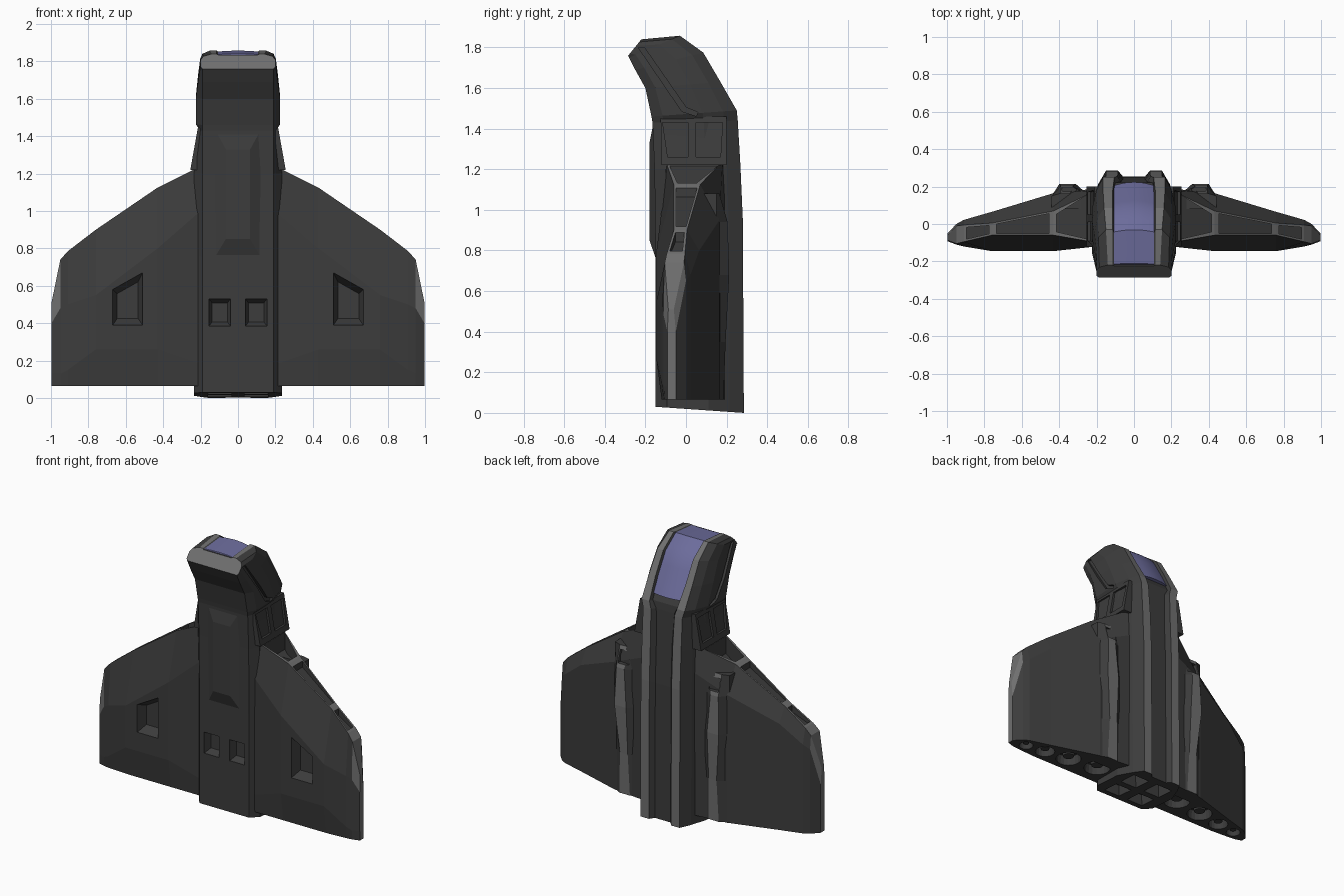
import bpy, bmesh
from math import sin, cos, pi

if "Cube" in bpy.data.objects:
    bpy.data.objects.remove(bpy.data.objects["Cube"])


def material(name, rgb):
    m = bpy.data.materials.new(name)
    m.diffuse_color = (*rgb, 1)
    m.use_nodes = True
    m.node_tree.nodes["Principled BSDF"].inputs["Base Color"].default_value = m.diffuse_color
    return m


DARK = material("dark_hull", (0.045, 0.045, 0.045))
LIGHT = material("light_trim", (0.16, 0.16, 0.16))
GLASS = material("canopy_glass", (0.15, 0.15, 0.33))


def loft(name, rings, light=(), light_cap=False, mats=(DARK, LIGHT)):
    """Closed skin through rings of points; strips listed in 'light' get trim colour."""
    bm = bmesh.new()
    vs = [[bm.verts.new(p) for p in r] for r in rings]
    n = len(rings[0])
    for a, b in zip(vs, vs[1:]):
        for i in range(n):
            j = (i + 1) % n
            bm.faces.new((a[i], a[j], b[j], b[i])).material_index = int(i in light)
    bm.faces.new(vs[0][::-1])
    bm.faces.new(vs[-1]).material_index = int(light_cap)
    bmesh.ops.recalc_face_normals(bm, faces=bm.faces)
    me = bpy.data.meshes.new(name)
    bm.to_mesh(me)
    bm.free()
    for m in mats:
        me.materials.append(m)
    ob = bpy.data.objects.new(name, me)
    bpy.context.collection.objects.link(ob)
    return ob


def apply(ob, kind, **settings):
    mod = ob.modifiers.new(kind, kind)
    for k, v in settings.items():
        setattr(mod, k, v)
    bpy.context.view_layer.objects.active = ob
    bpy.ops.object.modifier_apply(modifier=mod.name)


def mirror(ob):
    apply(ob, 'MIRROR', use_mirror_merge=False)
    return ob


def carve(ob, cutters):
    for c in cutters:
        apply(ob, 'BOOLEAN', operation='DIFFERENCE', solver='EXACT', object=c)
        bpy.data.objects.remove(c)


def shrink(poly, k):
    cx = sum(p[0] for p in poly) / len(poly)
    cy = sum(p[1] for p in poly) / len(poly)
    return [(cx + (x - cx) * k, cy + (y - cy) * k) for x, y in poly]


def rect(x0, x1, y0, y1):
    return [(x0, y0), (x1, y0), (x1, y1), (x0, y1)]


def front_cut(poly, y_in, k=0.7):
    """Tapered pocket cut from the front; poly in x, z."""
    return loft("cutter", [[(x, -0.3, z) for x, z in shrink(poly, 1.12)],
                           [(x, -0.14, z) for x, z in poly],
                           [(x, y_in, z) for x, z in shrink(poly, k)]])


def side_cut(poly, x_in):
    """Pocket cut from the side to depth x_in(z); poly in y, z."""
    return loft("cutter", [[(0.3, y, z) for y, z in poly],
                           [(x_in(z), y, z) for y, z in poly]])


# Fuselage stations: front y,z, back y,z, then half widths around the section
ST = [
    (-.15, .03, .285, 0, .19, .235, .19, .15, .085, .06),
    (-.15, .75, .28, .95, .19, .235, .19, .15, .085, .06),
    (-.155, 1.2, .268, 1.22, .19, .235, .19, .15, .085, .06),
    (-.165, 1.43, .255, 1.44, .19, .205, .19, .15, .09, .07),
    (-.17, 1.46, .25, 1.49, .19, .225, .2, .165, .105, .1),
    (-.2, 1.6, .17, 1.63, .19, .225, .2, .165, .115, .105),
    (-.25, 1.69, .085, 1.775, .19, .212, .195, .16, .115, .105),
    (-.28, 1.75, -.03, 1.858, .19, .202, .19, .15, .115, .105),
    (-.285, 1.76, -.22, 1.84, .19, .2, .185, .14, .115, .105),
]


def at(s, x, t):
    return (x, s[0] + (s[2] - s[0]) * t, s[1] + (s[3] - s[1]) * t)


def section(s):
    a, b, d, e, f, g = s[4:]
    half = [(a, 0), (b, .13), (b, .6), (d, .84), (e, 1), (f, 1), (g, .93)]
    return [at(s, x, t) for x, t in half] + [at(s, -x, t) for x, t in half[::-1]]


fuselage = loft("fuselage", [section(s) for s in ST], light=(4, 8), light_cap=True)

# Fuselage pockets: front squares, head slits, tail nozzles
slit = [(-.235, 1.80), (-.205, 1.80), (0, 1.505), (.06, 1.48), (.05, 1.462), (-.02, 1.485)]
cuts = [front_cut(rect(.04, .155, .385, .53), -.10),
        side_cut(slit, lambda z: .207 - (z - 1.47) * .06)]
for y0, y1 in ((-.12, .02), (.05, .2)):
    p = rect(.025, .17, y0, y1)
    cuts.append(loft("cutter", [[(x, y, -.05) for x, y in p],
                                [(x, y, .10) for x, y in shrink(p, .7)]]))
carve(fuselage, [mirror(c) for c in cuts])

# Flared collar on each side of the neck with two recessed panels
collar = loft("neck_collar", [[(x, y0, z), (x, y1, z), (.1, y1, z), (.1, y0, z)]
                              for z, x, y0, y1 in ((1.22, .255, -.12, .2), (1.46, .212, -.125, .2))])
carve(collar, [side_cut(p, lambda z: .24 - (z - 1.22) * .18) for p in (
    [(-.09, 1.26), (.01, 1.26), (.01, 1.43), (-.115, 1.43)],
    [(.05, 1.26), (.17, 1.26), (.18, 1.43), (.05, 1.43)])])
mirror(collar)

# Raised belly plate
loft("belly_plate", [
    [(x, y, z) for x, y, z in ((-.125, -.145, .75), (.125, -.145, .75), (.12, -.16, 1.43), (-.12, -.16, 1.43))],
    [(x, -.18, z) for x, z in ((-.065, .85), (.065, .85), (.065, 1.33), (-.065, 1.33))]])

# Canopy follows the back of the head
mix = lambda a, b, k: tuple(p + (q - p) * k for p, q in zip(a, b))
path = [mix(ST[4], ST[5], .3), ST[5], mix(ST[5], ST[6], .5), ST[6], mix(ST[6], ST[7], .5),
        ST[7], mix(ST[7], ST[8], .5), mix(ST[7], ST[8], .95)]
canopy = loft("canopy", [[at(s, x, t) for x, t in
              ((-.108, .88), (-.108, .95), (-.055, .985), (0, .995), (.055, .985), (.108, .95), (.108, .88))]
              for s in path], mats=(GLASS, GLASS))
canopy.select_set(True)
bpy.context.view_layer.objects.active = canopy
bpy.ops.object.shade_smooth_by_angle(angle=0.7)

# Wing sections by x: front edge y, front plateau y, z low, z high,
# leading edge front y, back y, z, back y and z of shoulder
WING = [
    (.20, -.12, -.12, .18, 1.0, -.10, .18, 1.24, .19, 1.05),
    (.43, -.12, -.145, .26, .80, -.06, .07, 1.125, .165, .95),
    (.76, -.12, -.145, .26, .55, -.06, .005, .90, .065, .80),
    (.91, -.11, -.12, .15, .50, -.095, -.005, .785, .022, .68),
    (.95, -.105, -.11, .13, .48, -.105, -.01, .74, 0, .65),
]


def wing_ring(w):
    x, fe, fp, zl, zh, l0, l1, zt, b, zb = w
    return [(x, fe, .065), (x, fp, zl), (x, fp, zh), (x, l0, zt), (x, l1, zt), (x, b, zb), (x, b, .065)]


wing = loft("wing", [wing_ring(w) for w in WING], light=(3,))
tip_end = (.997, -.09, -.092, .13, .4, -.087, -.06, .51, -.05, .4)
mirror(loft("wing_tip", [wing_ring(WING[-1]), wing_ring(tip_end)],
            light=range(2, 5), light_cap=True))

# Wing pockets: front window, leading edge openings, engine bores
cuts = [front_cut([(.51, .39), (.67, .39), (.67, .58), (.51, .67)], -.08)]
for p, depth in (([(.25, -.08), (.415, -.042), (.415, .052), (.25, .155)], .12),
                 ([(.455, -.05), (.735, -.05), (.735, .0), (.455, .055)], .03),
                 ([(.775, -.052), (.895, -.08), (.895, -.018), (.775, -.008)], .07)):
    edge = lambda x: 1.24 - (x - .2) * (.5 if x < .43 else .57)
    cuts.append(loft("cutter", [[(x, y, 1.4) for x, y in p],
                                [(x, y, edge(x) - depth) for x, y in p]]))
circle = lambda x, y, r, z: [(x + r * cos(i * pi / 10), y + r * sin(i * pi / 10), z) for i in range(20)]
ENGINES = ((.34, .03, .095), (.56, 0, .09), (.74, -.025, .07), (.885, -.045, .05))
for x, y, r in ENGINES:
    cuts.append(loft("cutter", [circle(x, y, r, 0), circle(x, y, r * .85, .13)]))
carve(wing, cuts)
mirror(wing)
for i, (x, y, r) in enumerate(ENGINES):
    mirror(loft(f"engine_cone_{i + 1}", [circle(x, y, r * .55, .14), circle(x, y, r * .4, .085)]))

# Nacelle on the back of each wing, with an intake at its top
nacelle = loft("nacelle", [[(.24, .08, z), (.25, .16, z), (a, y, z), (b, y, z), (.44, .15, z), (.44, .08, z)]
                           for z, a, b, y in ((.065, .30, .38, .185), (.35, .31, .37, .195), (.68, .31, .40, .213),
                                              (.94, .33, .39, .205), (1.08, .31, .39, .165))], light=(2,))
p = rect(.30, .39, .96, 1.06)
carve(nacelle, [loft("cutter", [[(x, .3, z) for x, z in p], [(x, .13, z) for x, z in shrink(p, .8)]])])
mirror(nacelle)
